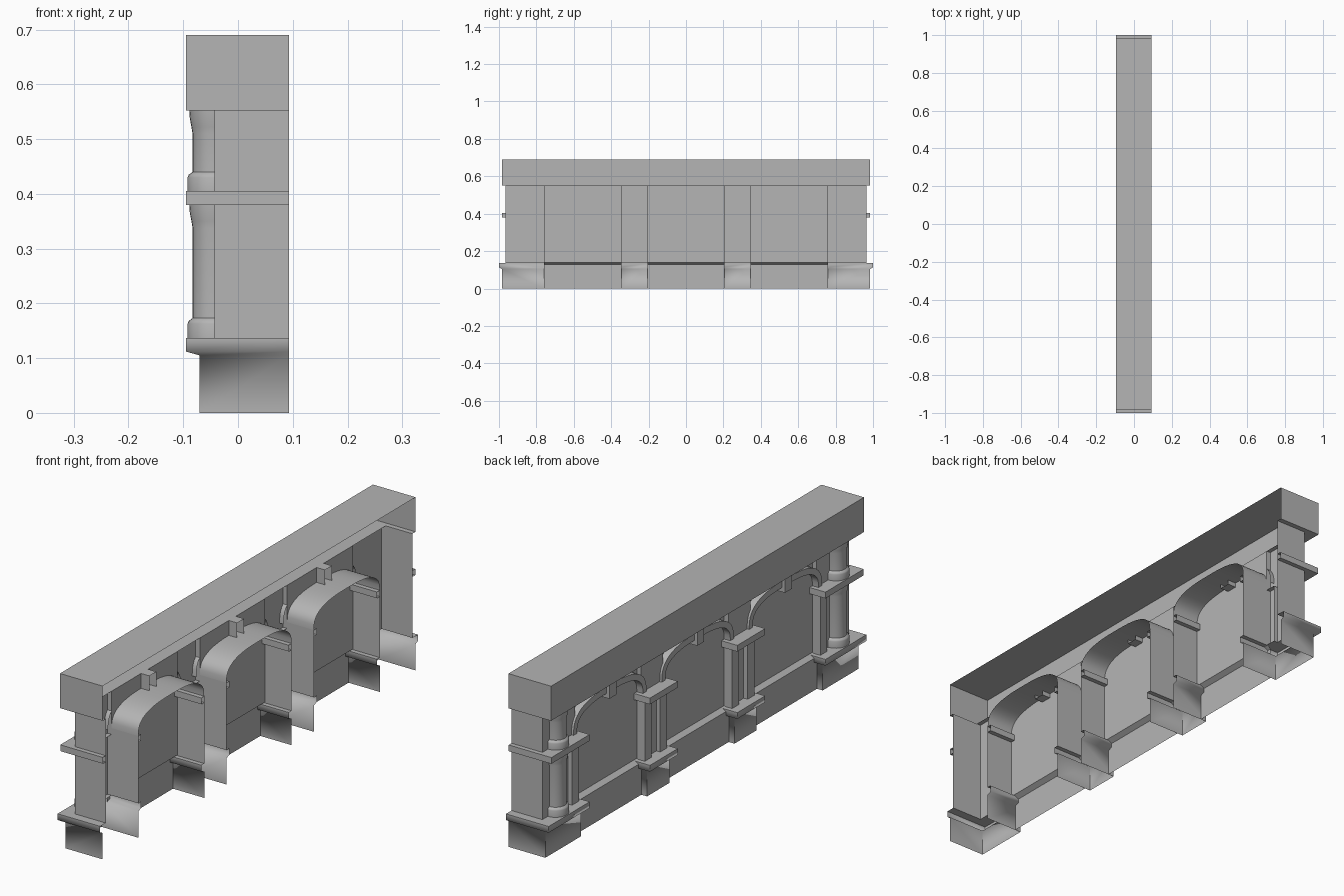
import bpy, bmesh, math

if "Cube" in bpy.data.objects:
    bpy.data.objects.remove(bpy.data.objects["Cube"])

BACK = 0.093      # open rear edge
WALL = -0.043     # pier face
PANEL = -0.025    # recessed bay face
TOP = 0.552       # underside of beam

stone = bpy.data.materials.new("stone")
stone.diffuse_color = (0.46, 0.46, 0.46, 1)
stone.use_nodes = True
stone.node_tree.nodes["Principled BSDF"].inputs["Base Color"].default_value = stone.diffuse_color


def grid(name, rows, smooth=0):
    """Skin a sheet through rows of points; smooth = angle limit in degrees."""
    bm = bmesh.new()
    vs = [[bm.verts.new(p) for p in r] for r in rows]
    for a, b in zip(vs, vs[1:]):
        for i in range(len(a) - 1):
            bm.faces.new((a[i], a[i + 1], b[i + 1], b[i]))
    bmesh.ops.remove_doubles(bm, verts=bm.verts, dist=1e-6)
    bmesh.ops.recalc_face_normals(bm, faces=bm.faces)
    me = bpy.data.meshes.new(name)
    bm.to_mesh(me)
    bm.free()
    me.materials.append(stone)
    ob = bpy.data.objects.new(name, me)
    bpy.context.collection.objects.link(ob)
    if smooth:
        bpy.ops.object.select_all(action='DESELECT')
        ob.select_set(True)
        bpy.context.view_layer.objects.active = ob
        bpy.ops.object.shade_smooth_by_angle(angle=math.radians(smooth))
    return ob


def u_row(x, y0, y1, z, b0=BACK, b1=BACK):
    """U-shaped outline, open at the rear."""
    return [(b0, y0, z), (x, y0, z), (x, y1, z), (b1, y1, z)]


def tray(name, x0, x1, y0, y1, z0, z1):
    """Block without its rear face."""
    grid(name, [u_row(x1, y0, y1, z0, x1, x1), u_row(x0, y0, y1, z0, x1, x1),
                u_row(x0, y0, y1, z1, x1, x1), u_row(x1, y0, y1, z1, x1, x1)])


def pilaster(y0, y1):
    tray("pilaster", -0.06, PANEL, y0, y1, 0.137, 0.38)


# pier sections: front x, inner overhang, outer overhang, z
PLINTH = [(-0.07, 0, 0.02, 0), (-0.07, 0, 0.02, 0.105),
          (-0.095, 0.018, 0.035, 0.112), (-0.095, 0.018, 0.035, 0.137),
          (WALL, 0, 0, 0.137)]
SHAFT = [(WALL, 0, 0, 0.137), (WALL, 0, 0, 0.405)]
BAND = [(WALL, 0, 0, 0.38), (-0.095, 0.018, 0.018, 0.38),
        (-0.095, 0.018, 0.018, 0.405), (WALL, 0, 0, 0.405)]
PARTS = (("plinth", PLINTH, 80), ("pier", SHAFT, 0), ("band", BAND, 0))

# half-column sections: radius, z
LOWER = [(0.049, 0.137), (0.049, 0.163), (0.047, 0.168), (0.040, 0.173),
         (0.040, 0.338), (0.042, 0.350), (0.045, 0.365), (0.046, 0.38)]
UPPER = [(0.049, 0.405), (0.049, 0.430), (0.047, 0.435), (0.040, 0.440),
         (0.040, 0.510), (0.042, 0.522), (0.045, 0.538), (0.046, TOP)]

for s in (-1, 1):
    # end pier
    for name, section, smooth in PARTS:
        grid("end_" + name, [u_row(x, s * (0.76 - a), s * (0.965 + b), z)
                             for x, a, b, z in section], smooth)
    grid("end_pier_upper", [u_row(WALL, s * 0.76, s * 0.965, z, PANEL, BACK)
                            for z in (0.405, TOP)])
    pilaster(*sorted((s * 0.76, s * 0.803)))
    # engaged half columns
    for prof in (LOWER, UPPER):
        rows = [[(WALL - r * math.sin(math.pi * i / 14),
                  s * 0.882 + r * math.cos(math.pi * i / 14), z)
                 for i in range(15)] for r, z in prof]
        grid("half_column", rows, 35)
    # middle pier
    y0, y1 = sorted((s * 0.205, s * 0.345))
    for name, section, smooth in PARTS:
        grid("middle_" + name, [u_row(x, y0 - a, y1 + a, z)
                                for x, a, b, z in section], smooth)
    grid("middle_pier_upper", [u_row(WALL, y0, y1, z, PANEL, PANEL)
                               for z in (0.405, TOP)])
    pilaster(y0, y0 + 0.043)
    pilaster(y1 - 0.043, y1)


def arc(x, c, a, b, n=24, p=2 / 2.8):
    """Flattened arch curve (superellipse)."""
    pts = []
    for i in range(n + 1):
        t = math.pi * i / n
        co, si = math.cos(t), max(0.0, math.sin(t))
        pts.append((x, c - a * math.copysign(abs(co) ** p, co), 0.405 + b * si ** p))
    return pts


for c in (-0.5525, 0, 0.5525):
    h = 0.2075 if c else 0.205
    # dado, sloped sill and bay panel
    grid("bay_panel", [[(x, c - h, z), (x, c + h, z)] for x, z in
                       ((-0.045, 0), (-0.045, 0.128), (PANEL, 0.14), (PANEL, TOP))])
    # arch vault running to the rear, with raised archivolt in front
    grid("arch", [arc(BACK, c, h, 0.088), arc(-0.052, c, h, 0.088),
                  arc(-0.052, c, h + 0.022, 0.113),
                  arc(PANEL, c, h + 0.022, 0.113)], 35)
    # keystone, open at the rear
    tray("keystone", -0.065, 0.012, c - 0.022, c + 0.022, 0.475, TOP)

# top beam: soffit lip, front, ends and top, open at the rear
grid("beam", [u_row(-0.095, -0.985, 0.985, z) for z in (TOP, 0.69)])
grid("beam_top", [[(-0.095, y, 0.69), (BACK, y, 0.69)] for y in (-0.985, 0.985)])
grid("beam_soffit", [[(-0.095, y, TOP), (PANEL, y, TOP)] for y in (-0.985, 0.985)])
for s in (-1, 1):
    grid("beam_end_soffit", [[(PANEL, s * y, TOP), (BACK, s * y, TOP)]
                             for y in (0.965, 0.985)])
